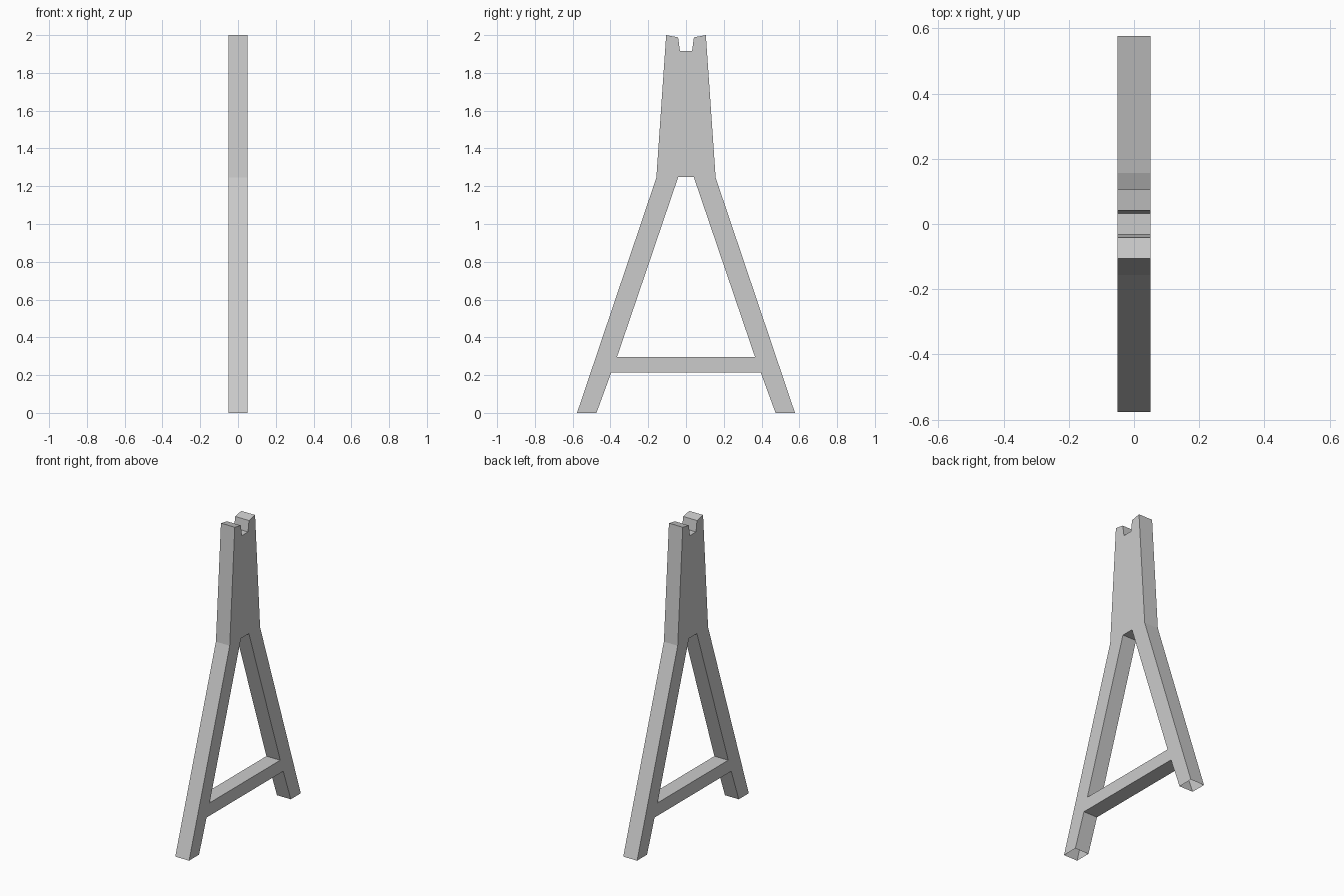
import bpy
import bmesh

if "Cube" in bpy.data.objects:
    bpy.data.objects.remove(bpy.data.objects["Cube"])

HALF_WIDTH = 0.05

# Half outline of the trestle in (y, z); the other half is mirrored
OUTLINE = [
    (0, 0.213), (0.396, 0.213),                # underside of crossbar
    (0.474, 0), (0.577, 0),                    # foot
    (0.157, 1.245), (0.105, 2.0),              # outer leg and neck
    (0.042, 1.988), (0.032, 1.917), (0, 1.917),  # notch for the rail
    (0, 1.249), (0.041, 1.249),                # crotch between the legs
    (0.365, 0.297), (0, 0.297),                # inner leg, top of crossbar
]

bm = bmesh.new()
side = bm.faces.new([bm.verts.new((-HALF_WIDTH, y, z)) for y, z in OUTLINE])
res = bmesh.ops.extrude_face_region(bm, geom=[side], use_keep_orig=True)
new_verts = [g for g in res["geom"] if isinstance(g, bmesh.types.BMVert)]
bmesh.ops.translate(bm, verts=new_verts, vec=(2 * HALF_WIDTH, 0, 0))
bmesh.ops.recalc_face_normals(bm, faces=bm.faces)

# Remove the seam faces on the mirror plane and the open foot bottom
drop = [f for f in bm.faces
        if all(abs(v.co.y) < 1e-5 for v in f.verts)
        or all(abs(v.co.z) < 1e-5 for v in f.verts)]
bmesh.ops.delete(bm, geom=drop, context='FACES')

mesh = bpy.data.meshes.new("trestle_frame")
bm.to_mesh(mesh)
bm.free()
frame = bpy.data.objects.new("trestle_frame", mesh)
bpy.context.collection.objects.link(frame)

# Mirror across y = 0
mirror = frame.modifiers.new("mirror_sides", 'MIRROR')
mirror.use_axis = (False, True, False)
mirror.use_clip = True
